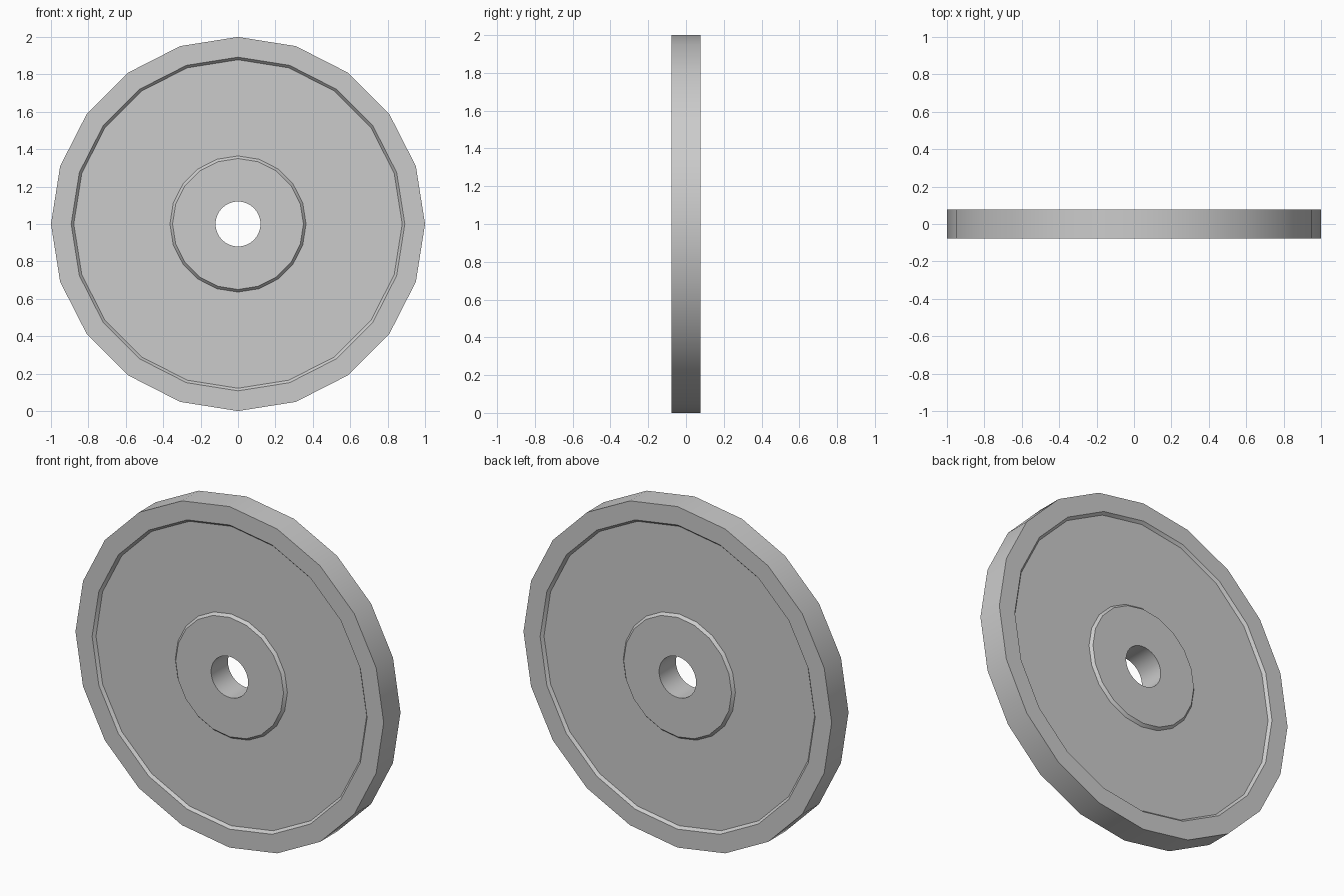
import bpy, bmesh
from math import sin, cos, pi

if "Cube" in bpy.data.objects:
    bpy.data.objects.remove(bpy.data.objects["Cube"])

SIDES = 20        # facets of rim and hub
FINE = 3          # bore segments per facet
HALF = 0.078      # half thickness at rim and hub
FLOOR = 0.062     # half thickness at the recessed web
BORE = 0.12

bm = bmesh.new()


def ring(radius, y, n):
    return [bm.verts.new((radius * cos(2 * pi * i / n), y, 1 + radius * sin(2 * pi * i / n)))
            for i in range(n)]


def bridge(a, b):
    n = len(a)
    for i in range(n):
        j = (i + 1) % n
        bm.faces.new((a[i], a[j], b[j], b[i]))


ends = []
for s in (-1, 1):
    # Rim face, sloped step, recessed web, sloped step, hub edge
    profile = [(1.0, HALF), (0.892, HALF), (0.878, FLOOR), (0.364, FLOOR), (0.35, HALF)]
    rings = [ring(r, s * y, SIDES) for r, y in profile]
    for a, b in zip(rings, rings[1:]):
        bridge(a, b)
    # Hub face down to the finer round bore
    hub, n = rings[-1], SIDES * FINE
    bore = ring(BORE, s * HALF, n)
    for i in range(SIDES):
        arc = [bore[(FINE * i + k) % n] for k in range(FINE, -1, -1)]
        bm.faces.new([hub[i], hub[(i + 1) % SIDES]] + arc)
    ends.append((rings[0], bore))

# Outer tread and bore wall
bridge(ends[0][0], ends[1][0])
bridge(ends[0][1], ends[1][1])
bmesh.ops.recalc_face_normals(bm, faces=bm.faces)

mesh = bpy.data.meshes.new("wheel_disc")
bm.to_mesh(mesh)
bm.free()
wheel = bpy.data.objects.new("wheel_disc", mesh)
bpy.context.collection.objects.link(wheel)
bpy.context.view_layer.objects.active = wheel
wheel.select_set(True)
bpy.ops.object.shade_smooth_by_angle(angle=pi / 6)
